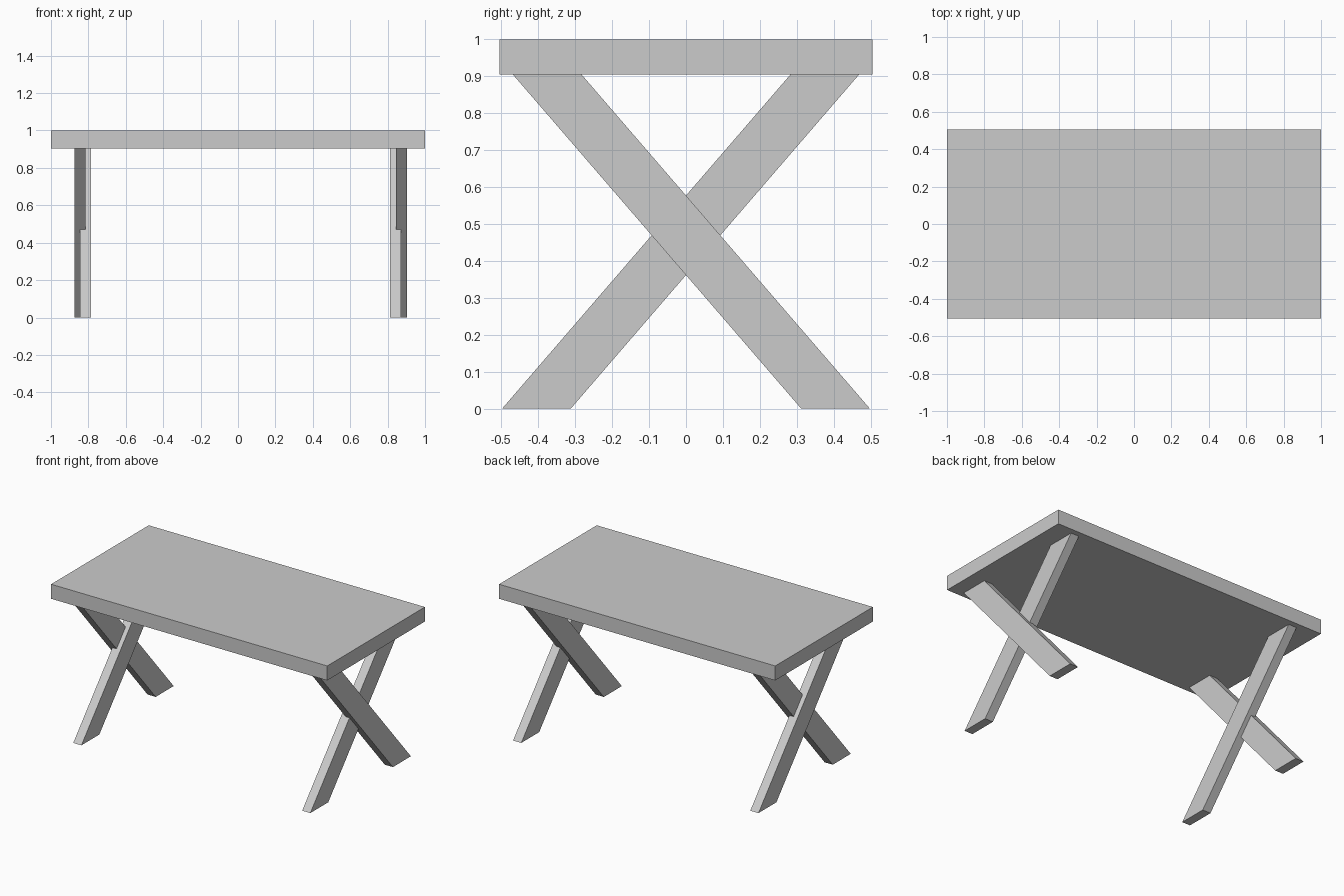
import bpy
import bmesh

if "Cube" in bpy.data.objects:
    bpy.data.objects.remove(bpy.data.objects["Cube"])

grey = bpy.data.materials.new("plain_grey")
grey.diffuse_color = (0.6, 0.6, 0.6, 1)
grey.use_nodes = True
grey.node_tree.nodes["Principled BSDF"].inputs["Base Color"].default_value = grey.diffuse_color


def prism(name, profile, x0, x1):
    """Extrude a (y, z) profile from x0 to x1."""
    bm = bmesh.new()
    face = bm.faces.new([bm.verts.new((x0, y, z)) for y, z in profile])
    out = bmesh.ops.extrude_face_region(bm, geom=[face])
    moved = [g for g in out["geom"] if isinstance(g, bmesh.types.BMVert)]
    bmesh.ops.translate(bm, vec=(x1 - x0, 0, 0), verts=moved)
    bmesh.ops.recalc_face_normals(bm, faces=bm.faces)
    mesh = bpy.data.meshes.new(name)
    bm.to_mesh(mesh)
    bm.free()
    mesh.materials.append(grey)
    obj = bpy.data.objects.new(name, mesh)
    bpy.context.collection.objects.link(obj)
    return obj


UNDER = 0.905   # underside of the top
THICK = 0.059   # thickness of each leg beam

# Table top
prism("table_top", [(-0.505, UNDER), (0.505, UNDER), (0.505, 1), (-0.505, 1)], -1, 1)

# Crossed legs: two slanted beams per end, half overlapping where they cross
beam = [(0.312, 0), (0.498, 0), (-0.283, UNDER), (-0.469, UNDER)]
mirrored = [(-y, z) for y, z in beam]
for side, inner, outer in (("left", -0.815, -0.844), ("right", 0.843, 0.874)):
    prism(f"{side}_leg_rising_to_back", mirrored, inner - THICK / 2, inner + THICK / 2)
    prism(f"{side}_leg_rising_to_front", beam, outer - THICK / 2, outer + THICK / 2)
